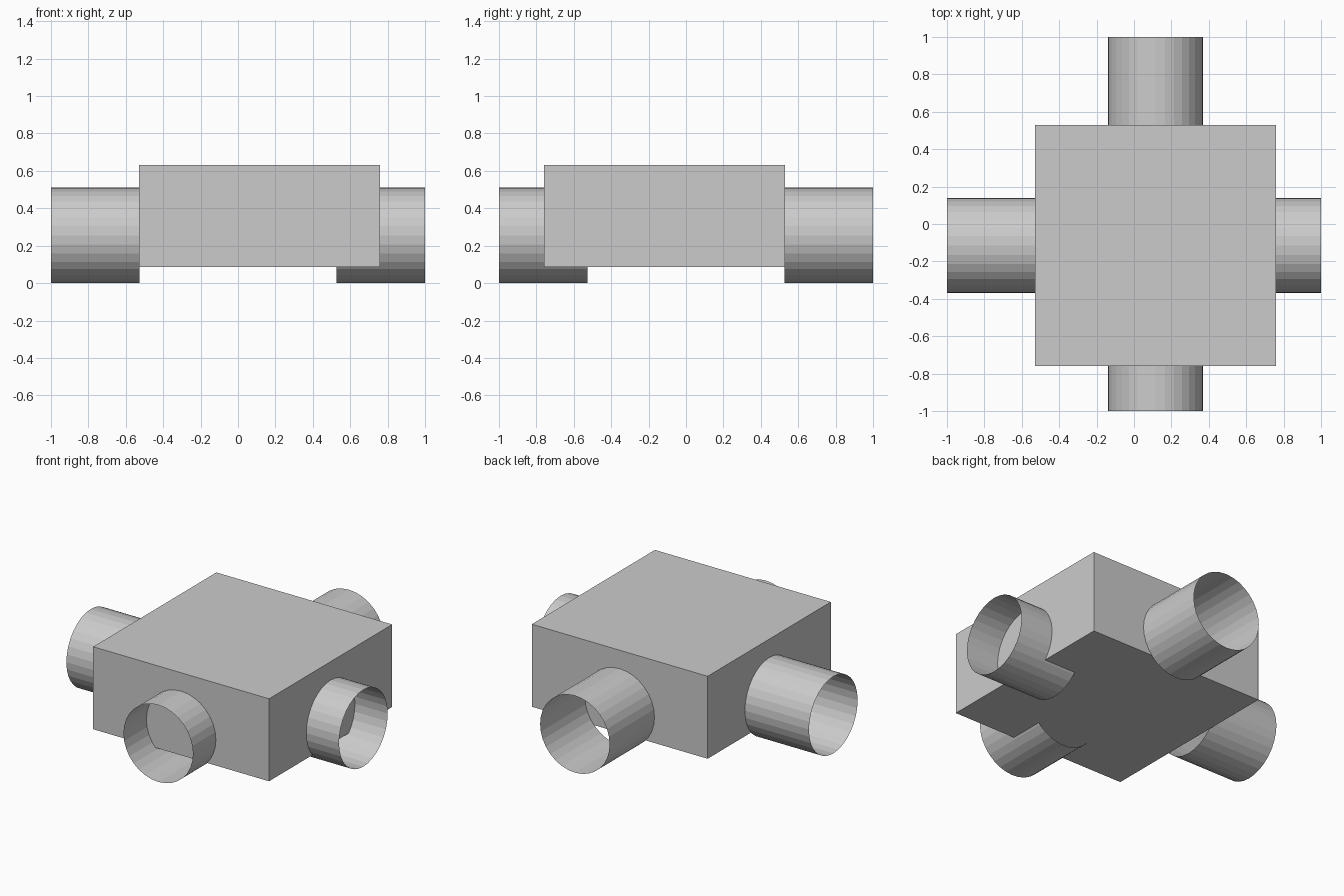
import bpy
from math import pi
from mathutils import Vector

if "Cube" in bpy.data.objects:
    bpy.data.objects.remove(bpy.data.objects["Cube"])

R = 0.255            # tube radius; tubes rest on z = 0
INNER, OUTER = 0.527, 1.0
OFFSET = 0.115       # sideways shift of the tube axes


def tube(name, direction, centre):
    # Open-ended, flat-shaded 32-sided pipe
    rot = Vector(direction).to_track_quat('Z', 'Y').to_euler()
    bpy.ops.mesh.primitive_cylinder_add(
        vertices=32, radius=R, depth=OUTER - INNER,
        end_fill_type='NOTHING', location=centre, rotation=rot)
    bpy.context.object.name = name


# Solid central junction box
x0, x1, y0, y1, z0, z1 = -0.53, 0.76, -0.76, 0.53, 0.085, 0.632
bpy.ops.mesh.primitive_cube_add(
    size=1, location=((x0 + x1) / 2, (y0 + y1) / 2, (z0 + z1) / 2))
box = bpy.context.object
box.name = "junction_box"
box.scale = (x1 - x0, y1 - y0, z1 - z0)

# Four pipe stubs, two along each axis
mid = (INNER + OUTER) / 2
for side, label_x, label_y in ((-1, "left", "front"), (1, "right", "back")):
    tube(label_x + "_pipe", (side, 0, 0), (side * mid, -OFFSET, R))
    tube(label_y + "_pipe", (0, side, 0), (OFFSET, side * mid, R))
